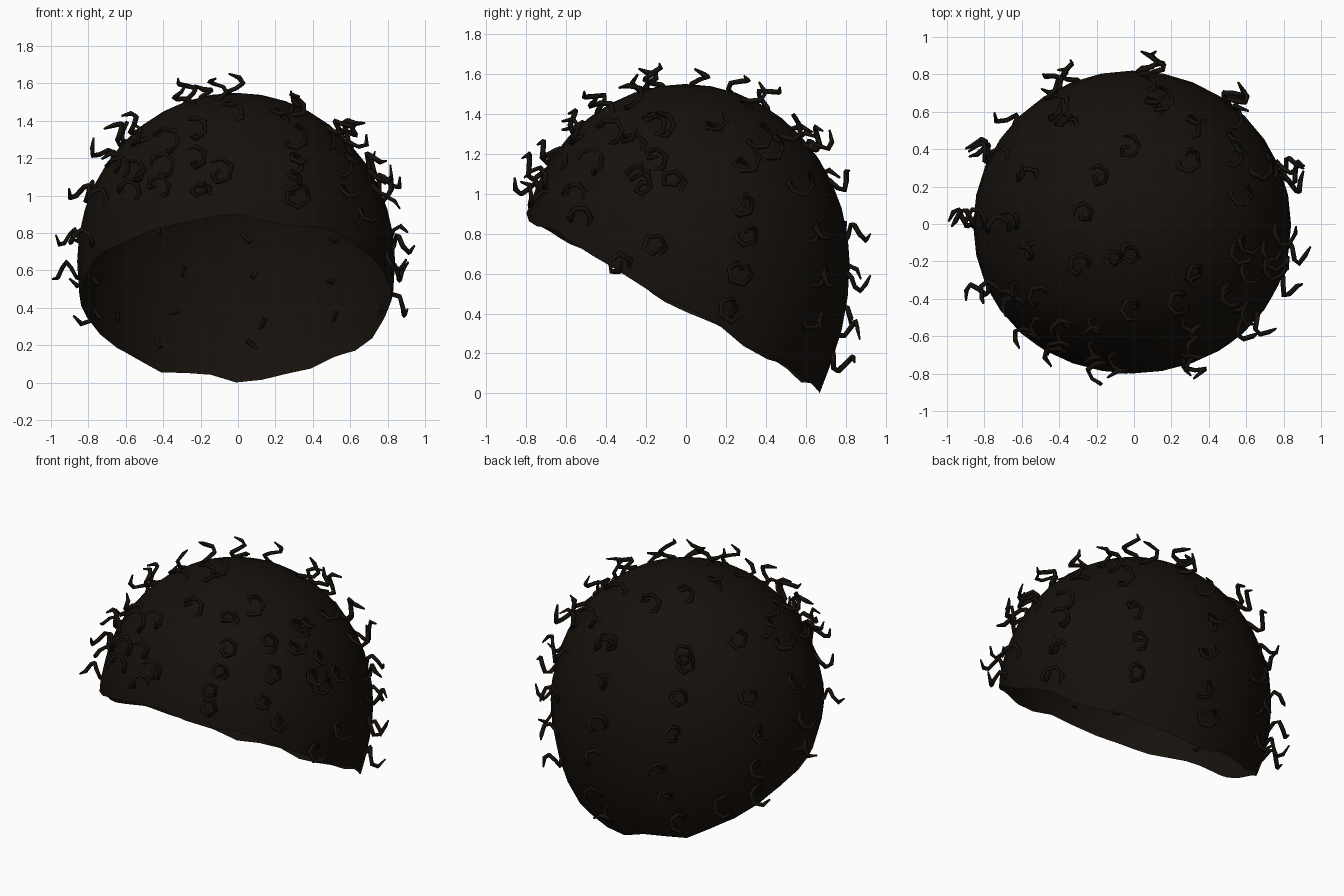
import bpy, bmesh, math, random
from mathutils import Vector

if "Cube" in bpy.data.objects:
    bpy.data.objects.remove(bpy.data.objects["Cube"])

random.seed(7)
CX, CY, CZ = -0.01, -0.005, 0.65
RX, RY, R_UP, R_LOW = 0.85, 0.825, 0.9, 1.08

mat = bpy.data.materials.new("dark_hair")
mat.diffuse_color = (0.008, 0.0055, 0.0035, 1)
mat.use_nodes = True
mat.node_tree.nodes["Principled BSDF"].inputs["Base Color"].default_value = mat.diffuse_color


def on_dome(x=None, y=None, z=None, side=1):
    """Solve the missing coordinate of a point on the dome."""
    if z is None:
        h = 1 - ((x - CX) / RX)**2 - ((y - CY) / RY)**2
        return Vector((x, y, CZ + R_UP * math.sqrt(max(h, 0))))
    rz = R_UP if z > CZ else R_LOW
    k = 1 - ((z - CZ) / rz)**2
    if y is None:
        return Vector((x, CY + side * RY * math.sqrt(max(k - ((x - CX) / RX)**2, 0)), z))
    return Vector((CX + side * RX * math.sqrt(max(k - ((y - CY) / RY)**2, 0)), y, z))


def dome_normal(p):
    rz = R_UP if p.z > CZ else R_LOW
    return Vector(((p.x - CX) / RX**2, (p.y - CY) / RY**2, (p.z - CZ) / rz**2)).normalized()


# Hair cap: egg-shaped dome, open along a sloping hairline
bm = bmesh.new()
bmesh.ops.create_uvsphere(bm, u_segments=32, v_segments=20, radius=1)
for v in bm.verts:
    v.co = Vector((CX + v.co.x * RX, CY + v.co.y * RY,
                   CZ + v.co.z * (R_UP if v.co.z > 0 else R_LOW)))
bmesh.ops.bisect_plane(bm, geom=bm.verts[:] + bm.edges[:] + bm.faces[:],
                       plane_co=(0, 0, 0.42), plane_no=(0, 0.58, 1), clear_inner=True)
bmesh.ops.remove_doubles(bm, verts=bm.verts[:], dist=0.012)
for v in bm.verts:
    if v.is_boundary:
        a = math.atan2(v.co.y, v.co.x)
        v.co.z += 0.014 * math.sin(7 * a + 1) + 0.01 * math.sin(11 * a)
low = min(v.co.z for v in bm.verts)
for v in bm.verts:
    if v.is_boundary and v.co.z < 0.12:
        v.co.z = max(0, v.co.z - low * 0.9)
me = bpy.data.meshes.new("hair_cap")
bm.to_mesh(me)
bm.free()
cap = bpy.data.objects.new("hair_cap", me)
bpy.context.collection.objects.link(cap)
me.materials.append(mat)
for f in me.polygons:
    f.use_smooth = True

# Curl roots, grouped by the side of the head they grow from
crown = [(-.25, .06), (-.02, .38), (-.02, -.15), (-.1, -.17), (.3, -.25), (.28, .31),
         (.15, .62), (-.35, .52), (-.17, .24), (-.55, .25), (-.6, .02), (-.53, -.14),
         (-.28, -.2), (-.02, -.42), (.22, -.4), (.3, .5), (.55, -.1), (.52, .35),
         (.55, .14), (.47, -.35)]
front = [(-.6, 1.14), (-.5, 1.1), (-.37, 1.14), (-.2, 1.17), (-.08, 1.1), (-.19, 1.01),
         (-.4, 1.04), (-.55, 1.02), (.3, 1.16), (.28, 1.06), (.3, .97), (-.5, 1.27),
         (-.35, 1.27), (-.2, 1.32), (.3, 1.27), (.55, 1.0), (.55, 1.14), (.58, 1.24),
         (.63, .88), (.7, 1.08)]
right = [(-.15, 1.33), (-.14, 1.16), (-.2, 1.02), (-.06, 1.05), (.28, 1.12), (.28, .93),
         (.29, .78), (.25, .6), (-.15, .74), (.2, .43), (-.32, .65)]
left = [(.03, .6), (.03, .77), (.03, 1.0), (.0, 1.2), (-.33, .77), (-.33, .98),
        (-.35, 1.15), (.35, .38), (.38, .57), (.36, .78), (.36, 1.0)]
back = [(.07, .8), (.12, .56), (-.36, .41), (-.33, .6), (.1, .33), (.05, .17), (.5, .58),
        (-.62, .33), (-.4, .22), (.5, .37), (.07, 1.04), (.1, 1.24), (-.4, .82),
        (-.4, 1.03), (.52, .8), (.52, 1.02), (.5, 1.2), (-.38, 1.2)]
roots = [on_dome(x=x, y=y) for x, y in crown]
roots += [on_dome(x=x, z=z, side=-1) for x, z in front]
roots += [on_dome(x=x, z=z, side=1) for x, z in back]
roots += [on_dome(y=y, z=z, side=1) for y, z in right]
roots += [on_dome(y=y, z=z, side=-1) for y, z in left]

# Curls: angular five-sided spirals standing out from the cap
cu = bpy.data.curves.new("curls", 'CURVE')
cu.dimensions = '3D'
cu.bevel_depth = 0.014
cu.bevel_resolution = 0
cu.use_fill_caps = True
for p in roots:
    n = dome_normal(p)
    t = n.orthogonal().normalized()
    b = n.cross(t)
    start = random.uniform(0, math.tau)
    rad = random.uniform(0.042, 0.056)
    height = random.uniform(0.13, 0.16)
    count = 7
    sp = cu.splines.new('POLY')
    sp.points.add(count - 1)
    for i in range(count):
        a = start + i * math.radians(70)
        q = p + (t * math.cos(a) + b * math.sin(a)) * rad + n * (height * i / (count - 1) - 0.02)
        sp.points[i].co = (*q, 1)
        sp.points[i].radius = 1.0 if i < count - 1 else 0.4
curls = bpy.data.objects.new("curls", cu)
bpy.context.collection.objects.link(curls)
cu.materials.append(mat)
bpy.context.view_layer.objects.active = curls
curls.select_set(True)
bpy.ops.object.convert(target='MESH')
